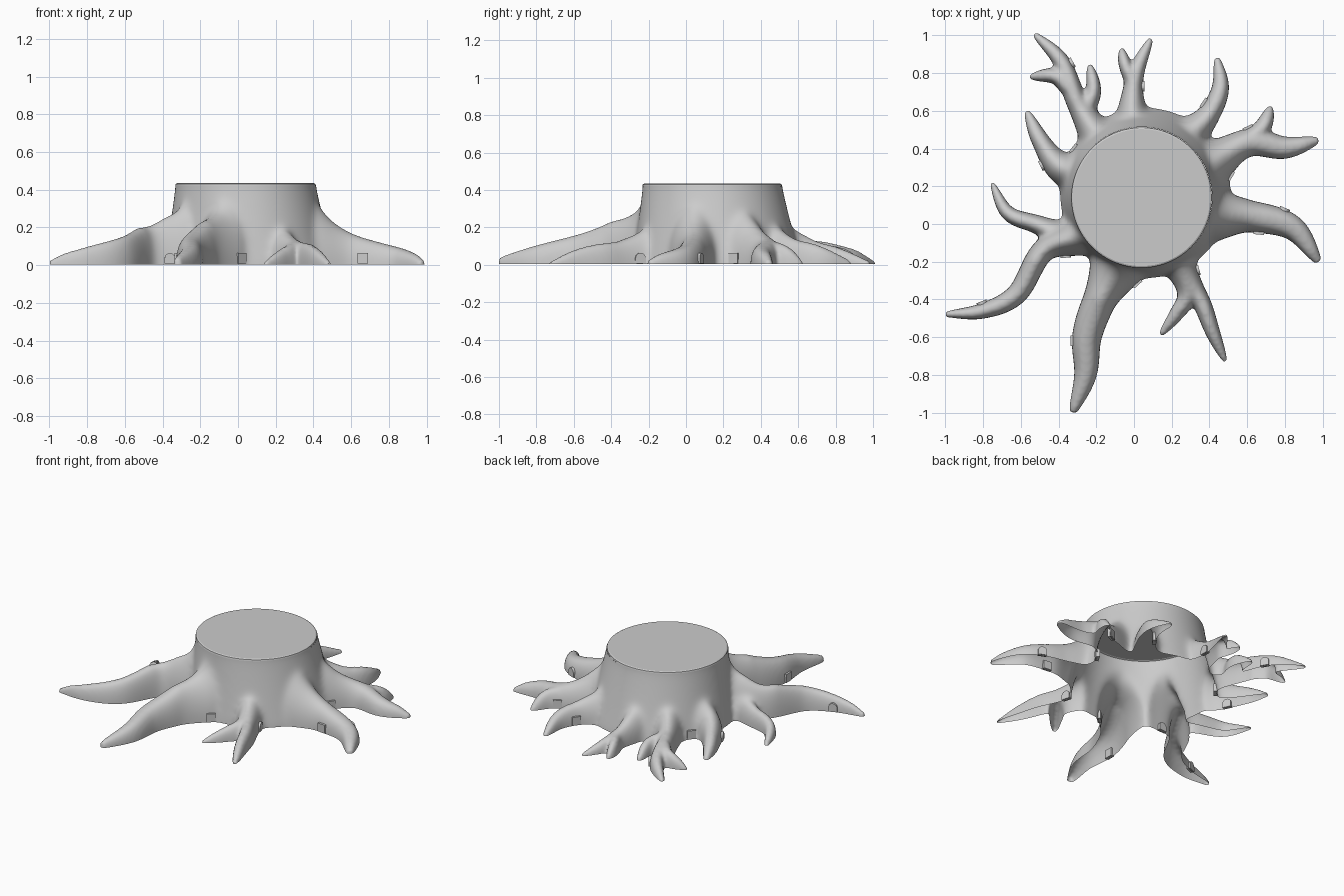
import bpy, bmesh, math
from mathutils import Vector

if "Cube" in bpy.data.objects:
    bpy.data.objects.remove(bpy.data.objects["Cube"])

C = Vector((0.04, 0.14))          # trunk axis
TOP = 0.435


def make(name, bm):
    bmesh.ops.recalc_face_normals(bm, faces=bm.faces[:])
    me = bpy.data.meshes.new(name)
    bm.to_mesh(me)
    bm.free()
    ob = bpy.data.objects.new(name, me)
    bpy.context.collection.objects.link(ob)
    bpy.ops.object.select_all(action='DESELECT')
    ob.select_set(True)
    bpy.context.view_layer.objects.active = ob
    return ob


def loft(bm, rings, bottom=True):
    vs = [[bm.verts.new(p) for p in r] for r in rings]
    n = len(vs[0])
    for a, b in zip(vs, vs[1:]):
        for i in range(n):
            bm.faces.new((a[i], a[(i + 1) % n], b[(i + 1) % n], b[i]))
    if bottom:
        bm.faces.new(vs[0][::-1])
    bm.faces.new(vs[-1])


def circle(r, z, lean=0, n=96):
    return [(C.x + .02 * lean + r * math.cos(2 * math.pi * i / n),
             C.y + .025 * lean + r * math.sin(2 * math.pi * i / n), z) for i in range(n)]


def clamp(v):
    return min(1, max(0, v))


def spline(pts, steps=12):
    p = [Vector(q) for q in pts]
    p = [2 * p[0] - p[1]] + p + [2 * p[-1] - p[-2]]
    out = []
    for i in range(1, len(p) - 2):
        a, b, c, d = p[i - 1:i + 3]
        for s in range(steps):
            t = s / steps
            out.append(0.5 * (2 * b + (c - a) * t + (2 * a - 5 * b + 4 * c - d) * t * t + (3 * b - a - 3 * c + d) * t ** 3))
    return out + [p[-2]]


# a root: arched section, flaring and climbing towards the trunk, tapering to the tip
def root(bm, width, *pts):
    main = len(pts) > 3
    tall = 1.4 if pts in TALL else 1.0
    pts = [Vector(p) for p in pts]
    if main:                      # bury the start inside the trunk
        pts.insert(0, pts[0].lerp(C, .4))
    path = spline(pts)
    rings = []
    for i, q in enumerate(path):
        u = i / (len(path) - 1)
        t = path[min(i + 1, len(path) - 1)] - path[max(i - 1, 0)]
        side = Vector((-t.y, t.x)).normalized()
        d = (q - C).length
        w = width * (1 - .3 * u - .5 * u ** 5)
        if main:
            w += .55 * width * clamp((.6 - d) / .2) ** 1.5
        h = .19 - .1 * d + .31 * math.exp((.33 - d) / .12)
        h *= 1 + (tall - 1) * clamp((d - .42) * 6)
        h = min(h, .40, (.02 + 2.1 * w) * tall) * (1 - .6 * u ** 5)
        p = .8 + .7 * clamp((.65 - d) * 3)
        ring = []
        for k in range(17):
            a = math.pi * k / 16
            o = q + side * w * math.copysign(abs(math.cos(a)) ** p, math.cos(a))
            ring.append((o.x, o.y, h * max(0, math.sin(a)) ** .9))
        for s in (-1, 1):
            o = q + side * w * s
            ring.append((o.x, o.y, -.12))
        rings.append(ring)
    loft(bm, rings)


# half width, then the path of each root; three-point paths are side branches
FRONT = ((-.08, -.2), (-.19, -.42), (-.25, -.6), (-.258, -.8), (-.325, -1.0))
LEFT = ((-.28, -.06), (-.48, -.14), (-.62, -.37), (-.8, -.46), (-1, -.48))
TALL = (FRONT, LEFT)
ROOTS = [
    (.1, *FRONT),
    (.07, *LEFT),
    (.1, (.42, .05), (.62, .04), (.84, -.02), (.98, -.2)),
    (.06, (.24, -.22), (.285, -.37), (.23, -.47), (.14, -.59)),
    (.058, (.28, -.28), (.36, -.42), (.42, -.58), (.485, -.73)),
    (.058, (-.36, -.05), (-.52, 0), (-.67, .06), (-.755, .22)),
    (.072, (-.28, .27), (-.4, .31), (-.5, .45), (-.57, .6)),
    (.068, (-.19, .46), (-.3, .64), (-.385, .86), (-.53, 1.01)),
    (.05, (-.34, .72), (-.42, .785), (-.555, .78)),
    (.05, (-.27, .59), (-.215, .7), (-.235, .85)),
    (.068, (0, .48), (-.01, .63), (.01, .8), (.09, .985)),
    (.042, (0, .74), (-.045, .84), (-.068, .935)),
    (.07, (.27, .45), (.39, .57), (.458, .72), (.44, .885)),
    (.09, (.38, .3), (.6, .43), (.8, .405), (.98, .445)),
    (.055, (.58, .43), (.68, .51), (.728, .625)),
]

# trunk and roots merged into one smooth skin
bm = bmesh.new()
trunk = []
for z in (-.12, 0, .06, .12, .18, .24, .3, .36, .42, .55):
    k = clamp(1 - z / .44)
    trunk.append(circle(.37 + .084 * k ** 1.1, z, k))
loft(bm, trunk)
for r in ROOTS:
    root(bm, *r)
stump = make("stump_and_roots", bm)
m = stump.modifiers.new("merge", 'REMESH')
m.mode = 'VOXEL'
m.voxel_size = .012
bpy.ops.object.modifier_apply(modifier=m.name)

# stronger blending where roots meet the trunk
vg = stump.vertex_groups.new(name="base")
for v in stump.data.vertices:
    k = clamp((.68 - (v.co.xy - C).length) / .2)
    if v.co.z < .42 and k > 0:
        vg.add([v.index], k, 'REPLACE')
for group, its in (("base", 40), ("", 7)):
    m = stump.modifiers.new("blend", 'SMOOTH')
    m.factor = .5
    m.iterations = its
    m.vertex_group = group
    bpy.ops.object.modifier_apply(modifier=m.name)

# open underside and flat cut at the top
bm = bmesh.new()
bm.from_mesh(stump.data)
for z, s in ((.004, -1), (TOP - .012, 1)):
    bmesh.ops.bisect_plane(bm, geom=bm.verts[:] + bm.edges[:] + bm.faces[:], dist=1e-5,
                           plane_co=(0, 0, z), plane_no=(0, 0, s), clear_outer=True)
bm.to_mesh(stump.data)
bm.free()
bpy.ops.object.shade_smooth_by_angle(angle=math.radians(50))

# sawn top with a soft rim
bm = bmesh.new()
loft(bm, [circle(.373, TOP - .013), circle(.371, TOP - .004), circle(.363, TOP)], bottom=False)
make("sawn_top", bm)
bpy.ops.object.shade_smooth_by_angle(angle=math.radians(20))


# small doors pressed onto the nearest wall, square or arched
def door(name, x, y, arched):
    hit, loc, nor, _ = stump.closest_point_on_mesh(Vector((x, y, .035)))
    n = Vector((nor.x, nor.y, 0)).normalized()
    s = Vector((-n.y, n.x, 0))
    base = Vector((loc.x, loc.y, 0))
    prof = [(-.028, .008), (.028, .008)]
    if arched:
        prof += [(.028 * math.cos(math.pi * k / 10), .036 + .028 * math.sin(math.pi * k / 10)) for k in range(11)]
    else:
        prof += [(.028, .064), (-.028, .064)]
    bm = bmesh.new()
    loft(bm, [[base + n * o + s * u + Vector((0, 0, v)) for u, v in prof] for o in (-.015, .01)])
    make(name, bm)


SQUARE = [(.04, -.34), (.66, -.07), (.49, .27), (.6, .52), (.36, .65), (-.32, .4), (-.33, -.62)]
ARCHED = [(.39, -.23), (.8, .08), (.06, .73), (-.32, .86), (-.49, .31), (-.81, -.41), (-.36, -.2)]
for arched, spots in enumerate((SQUARE, ARCHED)):
    for i, (x, y) in enumerate(spots):
        door(f"{('square', 'arched')[arched]}_door_{i + 1}", x, y, arched)
